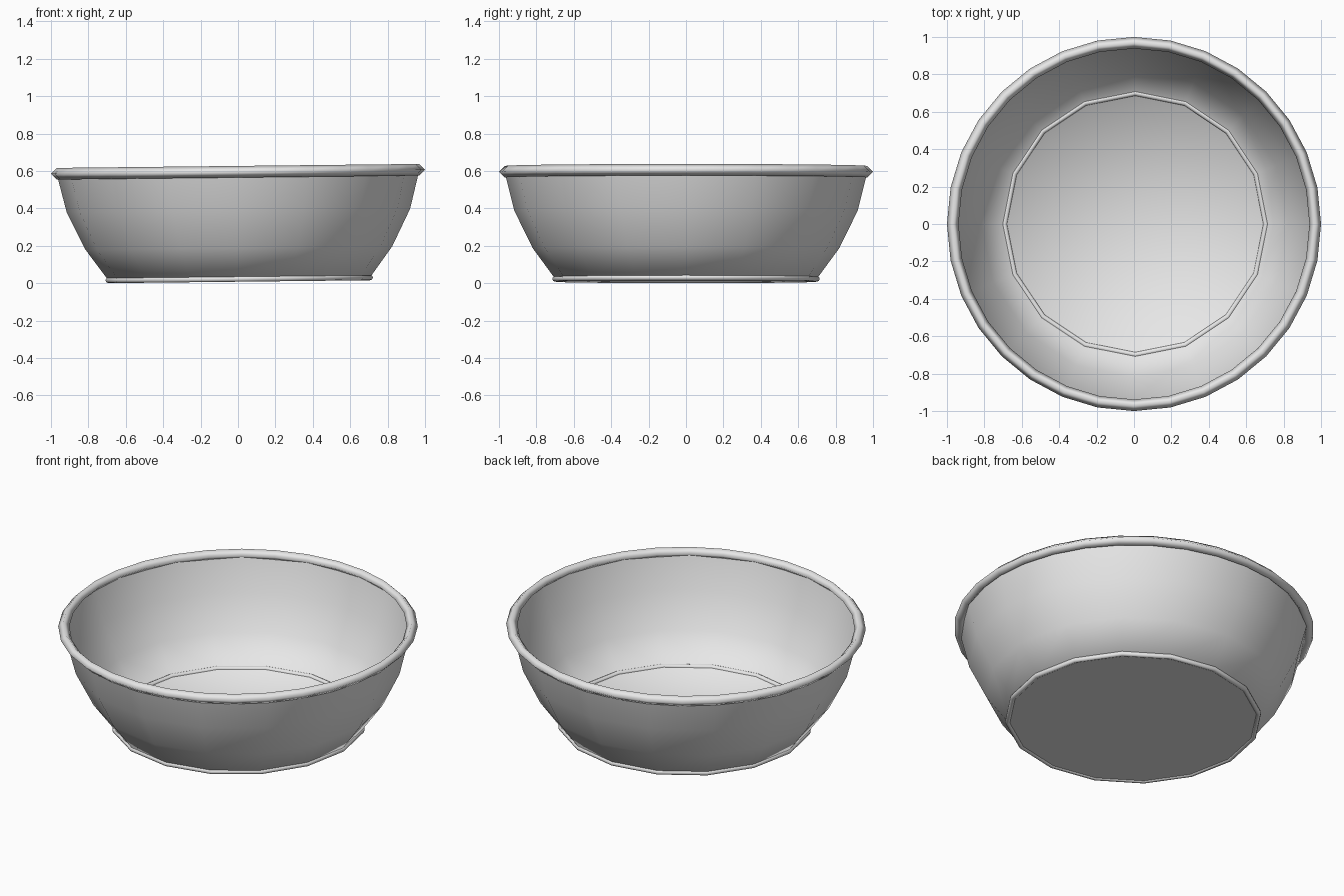
import bpy, bmesh, math
from mathutils import Matrix

cube = bpy.data.objects.get("Cube")
if cube:
    bpy.data.objects.remove(cube, do_unlink=True)

grey = bpy.data.materials.new("light_grey")
grey.use_nodes = True
COLOR = (0.8, 0.8, 0.8, 1)
grey.diffuse_color = COLOR
grey.node_tree.nodes["Principled BSDF"].inputs["Base Color"].default_value = COLOR

# the whole bowl leans very slightly to one side
LEAN = Matrix.Translation((0.0065, 0, 0.008)) @ Matrix.Rotation(-0.011, 4, 'Y')


def lathe(name, profile, sides, closed=False, smooth=True):
    """Revolve an (r, z) profile about z; a point with r = 0 becomes a pole."""
    bm = bmesh.new()
    rings = []
    for r, z in profile:
        if r == 0:
            rings.append([bm.verts.new((0, 0, z))] * sides)
        else:
            rings.append([bm.verts.new((r * math.cos(a), r * math.sin(a), z))
                          for a in (math.tau * i / sides for i in range(sides))])
    pairs = list(zip(rings, rings[1:]))
    if closed:
        pairs.append((rings[-1], rings[0]))
    for low, high in pairs:
        for i in range(sides):
            j = (i + 1) % sides
            corners = [low[i], low[j], high[j], high[i]]
            face = bm.faces.new(list(dict.fromkeys(corners)))
            face.smooth = smooth
    mesh = bpy.data.meshes.new(name)
    bm.to_mesh(mesh)
    bm.free()
    mesh.materials.append(grey)
    obj = bpy.data.objects.new(name, mesh)
    obj.matrix_world = LEAN
    bpy.context.collection.objects.link(obj)
    return obj


def ring(name, radius, z, thickness, sides, section):
    profile = [(radius + thickness * math.cos(math.tau * k / section),
                z + thickness * math.sin(math.tau * k / section))
               for k in range(section)]
    return lathe(name, profile, sides, closed=True)


# thin shell: floor and flaring wall
lathe("bowl_shell", [(0, 0.016), (0.70, 0.016), (0.82, 0.18),
                     (0.918, 0.38), (0.97, 0.588)], 16)

# flat underside
lathe("underside", [(0.70, 0.008), (0, 0.008)], 16, smooth=False)

# rolled rim and foot ring
ring("rim", 0.969, 0.588, 0.031, 32, 4)
ring("foot_ring", 0.70, 0.015, 0.015, 16, 8)
